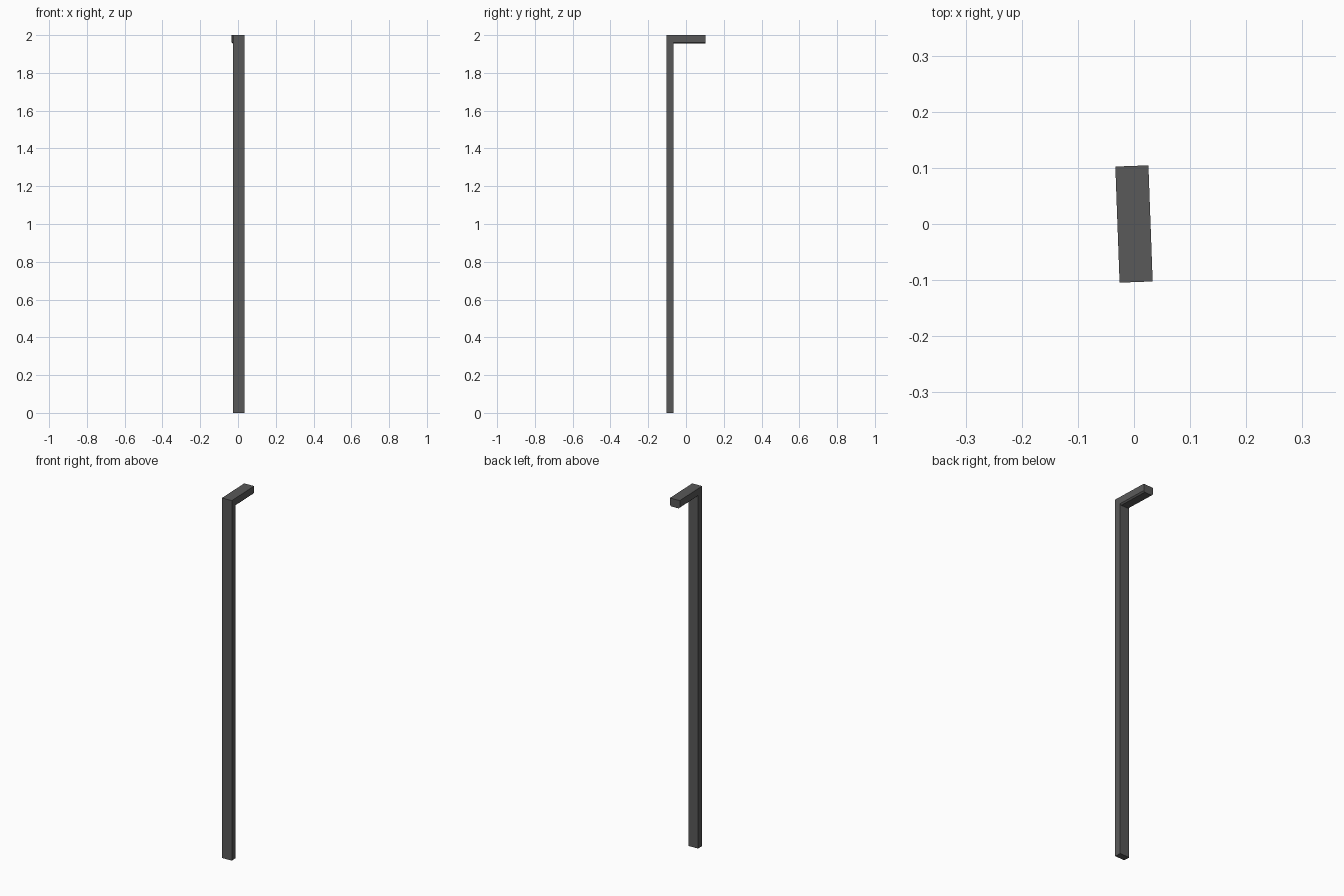
import bpy, bmesh
from math import radians
from mathutils import Matrix

if "Cube" in bpy.data.objects:
    bpy.data.objects.remove(bpy.data.objects["Cube"])

W, L, H = 0.059, 0.207, 2.0      # width, overall depth, height
POST, ARM, C = 0.036, 0.045, 0.007
TURN = Matrix.Rotation(radians(2.1), 4, 'Z')


def prism(name, points, vector):
    """Extrude a closed outline along a vector, then apply the slight turn."""
    bm = bmesh.new()
    face = bm.faces.new([bm.verts.new(p) for p in points])
    new = bmesh.ops.extrude_face_region(bm, geom=[face])["geom"]
    bmesh.ops.translate(bm, vec=vector,
                        verts=[v for v in new if isinstance(v, bmesh.types.BMVert)])
    bmesh.ops.recalc_face_normals(bm, faces=bm.faces)
    bm.transform(TURN)
    mesh = bpy.data.meshes.new(name)
    bm.to_mesh(mesh)
    bm.free()
    mat = bpy.data.materials.get("dark_grey") or bpy.data.materials.new("dark_grey")
    mat.diffuse_color = (0.1, 0.1, 0.1, 1)
    mat.use_nodes = True
    mat.node_tree.nodes["Principled BSDF"].inputs["Base Color"].default_value = mat.diffuse_color
    mesh.materials.append(mat)
    bpy.context.collection.objects.link(bpy.data.objects.new(name, mesh))


w, y0, y1 = W / 2, -L / 2, -L / 2 + POST
# Upright post
prism("post", [(-w, y0, 0), (w, y0, 0), (w, y1, 0), (-w, y1, 0)], (0, 0, H))
# Top arm, lower edges chamfered
b = H - ARM
prism("arm", [(-w, y1, H), (-w, y1, b + C), (-w + C, y1, b),
              (w - C, y1, b), (w, y1, b + C), (w, y1, H)], (0, L - POST, 0))
